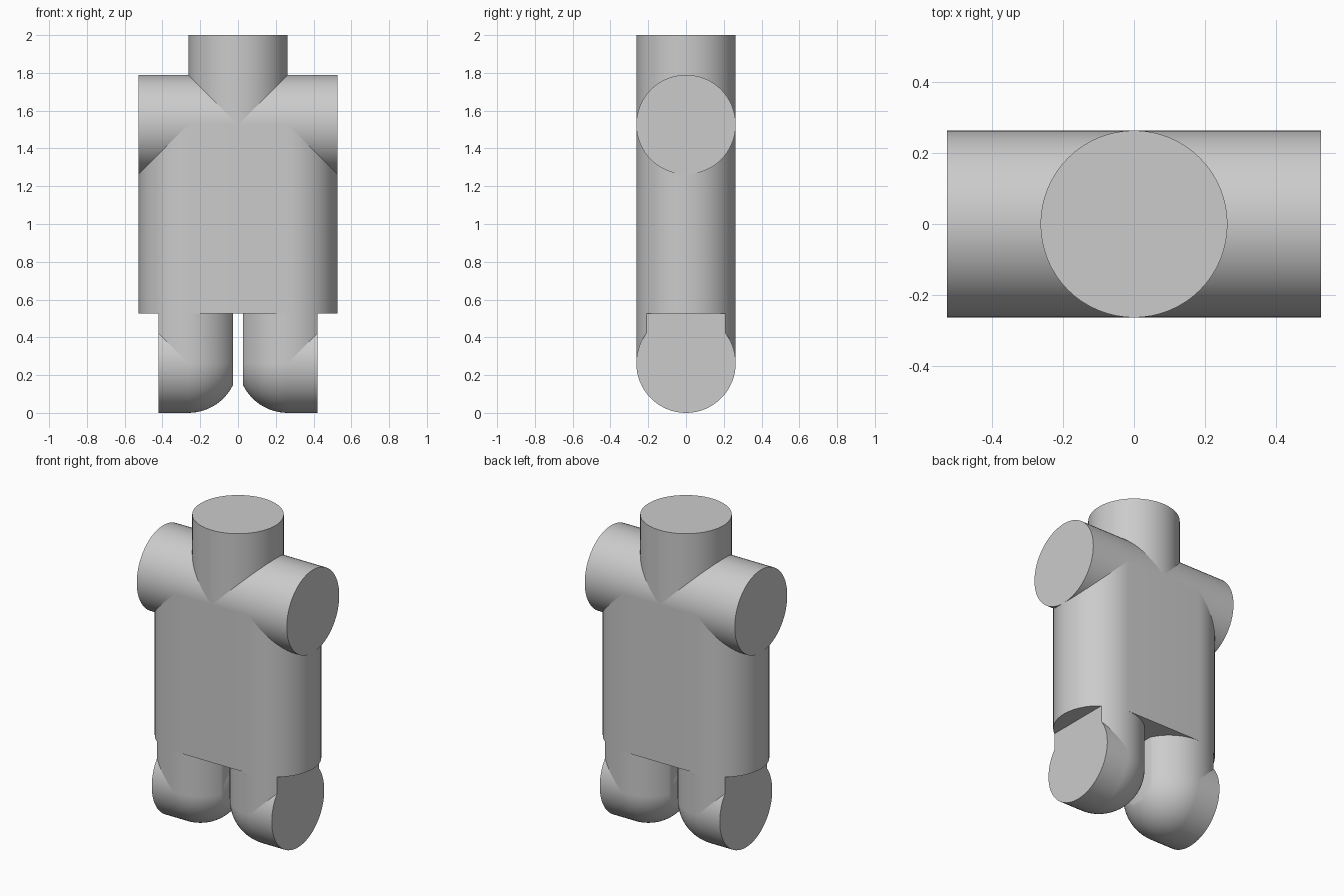
import bpy, bmesh, math
from mathutils import Matrix, Vector

cube = bpy.data.objects.get("Cube")
if cube:
    bpy.data.objects.remove(cube)

U = 1 / 19            # modelling unit
R = 5 * U             # radius shared by every tube
SEG = 64

grey = bpy.data.materials.new("plain grey")
grey.use_nodes = True
COLOUR = (0.6, 0.6, 0.6, 1)
grey.diffuse_color = COLOUR
grey.node_tree.nodes["Principled BSDF"].inputs["Base Color"].default_value = COLOUR


def finish(bm, name):
    bmesh.ops.recalc_face_normals(bm, faces=bm.faces)
    mesh = bpy.data.meshes.new(name)
    bm.to_mesh(mesh)
    bm.free()
    mesh.materials.append(grey)
    obj = bpy.data.objects.new(name, mesh)
    bpy.context.collection.objects.link(obj)
    bpy.ops.object.select_all(action="DESELECT")
    obj.select_set(True)
    bpy.context.view_layer.objects.active = obj
    bpy.ops.object.shade_smooth_by_angle(angle=math.radians(30))
    return obj


def tube(bm, start, end):
    """Capped cylinder between two points."""
    start, end = Vector(start), Vector(end)
    axis = end - start
    turn = axis.to_track_quat("Z", "Y").to_matrix().to_4x4()
    bmesh.ops.create_cone(bm, cap_ends=True, segments=SEG, radius1=R, radius2=R,
                          depth=axis.length,
                          matrix=Matrix.Translation((start + end) / 2) @ turn)


def trim(bm, x, side):
    """Cut away everything past x on the given side and cap the cut."""
    geom = bm.verts[:] + bm.edges[:] + bm.faces[:]
    cut = bmesh.ops.bisect_plane(bm, geom=geom, plane_co=(x, 0, 0),
                                 plane_no=(side, 0, 0), clear_outer=True)
    edges = [e for e in cut["geom_cut"] if isinstance(e, bmesh.types.BMEdge)]
    bmesh.ops.holes_fill(bm, edges=edges)


# Torso: rounded slab, extruded upward from its outline
bm = bmesh.new()
outline = []
for i in range(SEG + 2):
    right = i <= SEG // 2
    a = math.pi * (i if right else i - 1) / (SEG // 2) - math.pi / 2
    outline.append(bm.verts.new(((R if right else -R) + R * math.cos(a),
                                 R * math.sin(a), 10 * U)))
base = bm.faces.new(outline)
top = bmesh.ops.extrude_face_region(bm, geom=[base])["geom"]
bmesh.ops.translate(bm, vec=(0, 0, 19 * U),
                    verts=[v for v in top if isinstance(v, bmesh.types.BMVert)])
finish(bm, "torso")

# Shoulders
bm = bmesh.new()
tube(bm, (-2 * R, 0, 29 * U), (2 * R, 0, 29 * U))
finish(bm, "shoulders")

# Neck
bm = bmesh.new()
tube(bm, (0, 0, 29 * U), (0, 0, 2))
finish(bm, "neck")

# Legs: upright tube, ball elbow and outward stub, trimmed flat on both sides
for side, word in ((1, "left"), (-1, "right")):
    hip = side * R
    for part in ("leg", "ankle", "foot"):
        bm = bmesh.new()
        if part == "leg":
            tube(bm, (hip, 0, R), (hip, 0, 10 * U))
        elif part == "ankle":
            bmesh.ops.create_uvsphere(bm, u_segments=SEG, v_segments=SEG // 2, radius=R,
                                      matrix=Matrix.Translation((hip, 0, R)))
        else:
            tube(bm, (hip, 0, R), (side * 8 * U, 0, R))
        if part != "foot":
            trim(bm, side * 8 * U, side)
            trim(bm, side * 0.5 * U, -side)
        finish(bm, word + "_" + part)
